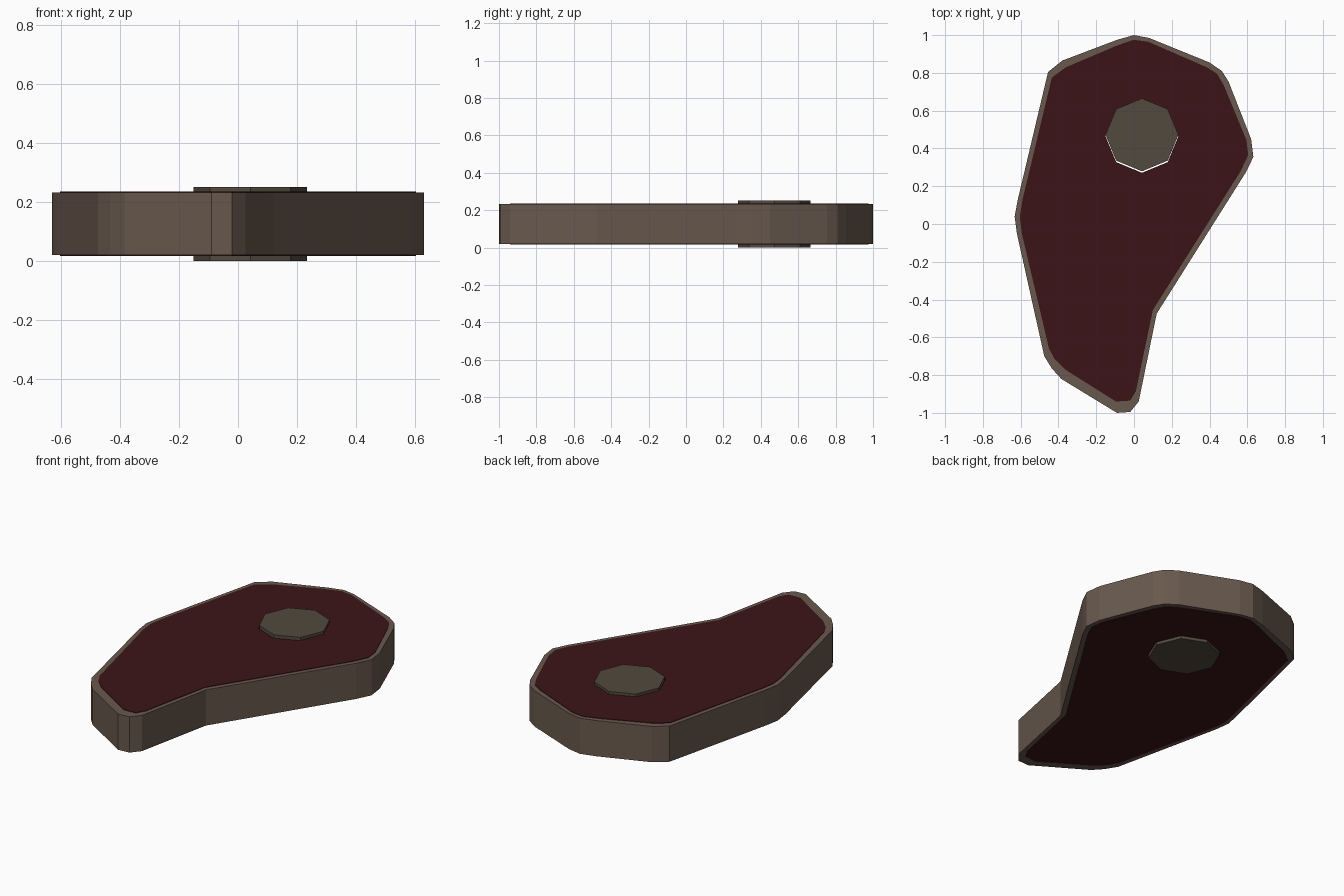
import bpy, bmesh, math

if "Cube" in bpy.data.objects:
    bpy.data.objects.remove(bpy.data.objects["Cube"])

def material(name, rgb):
    m = bpy.data.materials.new(name)
    m.diffuse_color = (*rgb, 1)
    m.use_nodes = True
    m.node_tree.nodes["Principled BSDF"].inputs["Base Color"].default_value = m.diffuse_color
    return m

def finish(name, bm, mat):
    bmesh.ops.recalc_face_normals(bm, faces=bm.faces[:])
    me = bpy.data.meshes.new(name)
    bm.to_mesh(me)
    bm.free()
    me.materials.append(mat)
    ob = bpy.data.objects.new(name, me)
    bpy.context.collection.objects.link(ob)
    return ob

def ring(bm, pts, z):
    return [bm.verts.new((x, y, z)) for x, y in pts]

def bridge(bm, a, b):
    n = len(a)
    for i in range(n):
        j = (i + 1) % n
        bm.faces.new((a[i], a[j], b[j], b[i]))

def octagon(x, y, r):
    return [(x + r * math.cos(k * math.pi / 4), y + r * math.sin(k * math.pi / 4))
            for k in range(8)]

# Matching outlines of the fat rim and the meat, clockwise from the top
outer = [(0, 1), (.08, .985), (.40, .855), (.465, .81), (.50, .755), (.62, .45),
         (.632, .355), (.59, .27), (.12, -.475), (.025, -.94), (-.02, -.995),
         (-.09, -1), (-.385, -.82), (-.435, -.765), (-.475, -.70), (-.62, -.05),
         (-.632, .04), (-.615, .13), (-.455, .805), (-.38, .865), (-.09, .975)]
inner = [(0, .975), (.075, .965), (.385, .83), (.44, .795), (.475, .735), (.595, .445),
         (.605, .365), (.565, .28), (.10, -.455), (.01, -.885), (-.02, -.935),
         (-.095, -.94), (-.365, -.77), (-.42, -.715), (-.45, -.66), (-.595, -.045),
         (-.605, .04), (-.59, .13), (-.435, .775), (-.36, .83), (-.09, .945)]

fat = material("fat", (.14, .10, .075))
meat = material("meat", (.045, .007, .009))
bone = material("bone", (.085, .067, .048))

# Fat rim: closed band around the meat
bm = bmesh.new()
loops = [ring(bm, p, z) for p, z in
         ((outer, .02), (outer, .233), (inner, .233), (inner, .02))]
for i in range(4):
    bridge(bm, loops[i], loops[(i + 1) % 4])
finish("fat_rim", bm, fat)

# Meat slab, slightly proud of the rim, with a through hole for the bone
bm = bmesh.new()
hole = octagon(.042, .464, .193)
caps = []
for z in (.017, .236):
    loops = [ring(bm, inner, z), ring(bm, hole, z)]
    edges = [bm.edges.new((l[i], l[(i + 1) % len(l)])) for l in loops for i in range(len(l))]
    bmesh.ops.triangle_fill(bm, edges=edges, use_beauty=True)
    caps.append(loops)
for low, high in zip(*caps):
    bridge(bm, low, high)
finish("meat_slab", bm, meat)

# Octagonal bone
bm = bmesh.new()
low, high = (ring(bm, octagon(.042, .472, .193), z) for z in (0, .252))
bridge(bm, low, high)
bm.faces.new(low)
bm.faces.new(high)
finish("bone", bm, bone)
